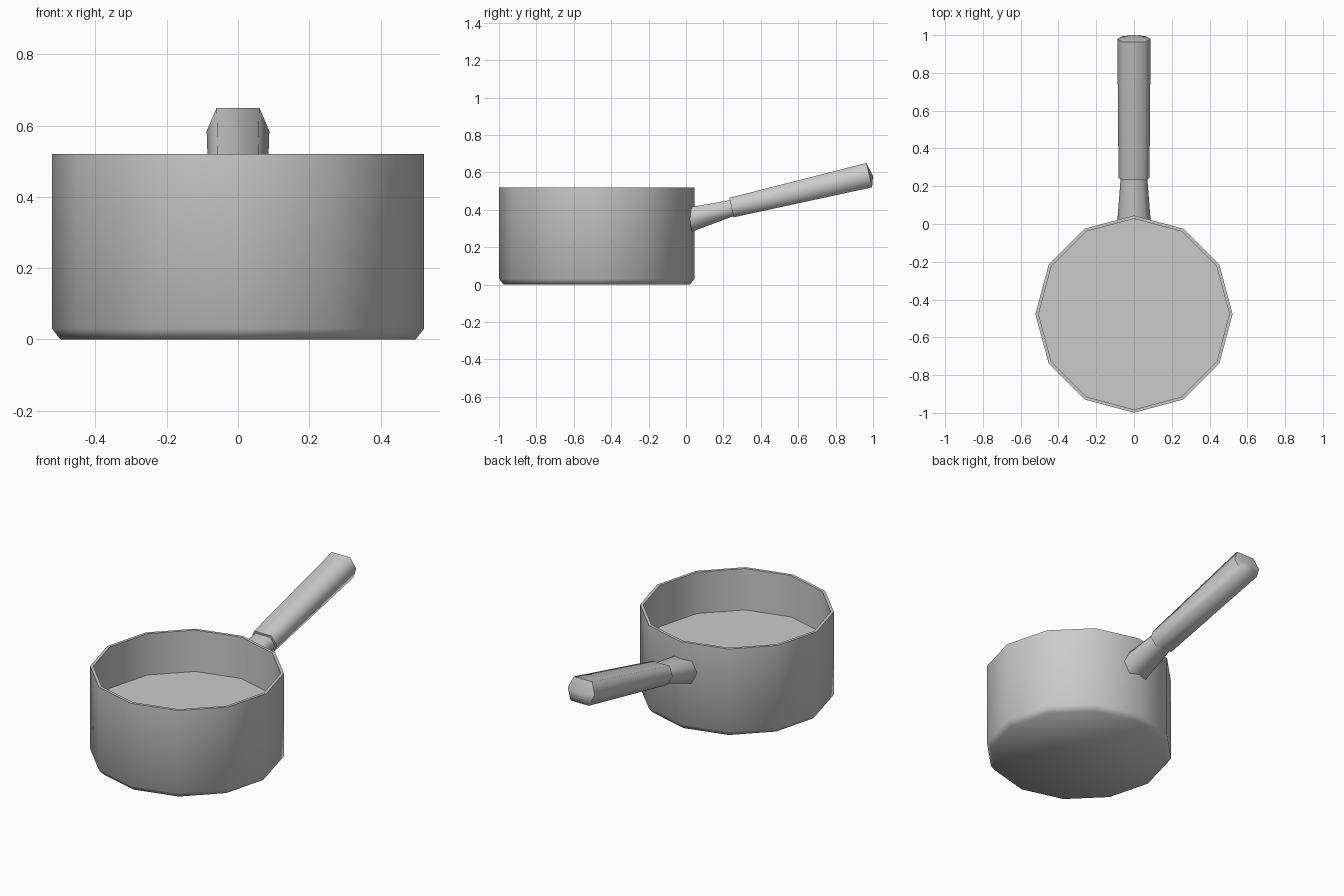
import bpy, bmesh, math
from math import cos, sin, pi

cube = bpy.data.objects.get("Cube")
if cube:
    bpy.data.objects.remove(cube, do_unlink=True)

metal = bpy.data.materials.new("grey metal")
metal.use_nodes = True
grey = (0.6, 0.6, 0.6, 1)
metal.diffuse_color = grey
metal.node_tree.nodes["Principled BSDF"].inputs["Base Color"].default_value = grey


def loft(name, rings, angle, start_tip=None, end_tip=None):
    """Skin equal-sized rings of points; close each end with a face, or a fan to a tip."""
    bm = bmesh.new()
    loops = [[bm.verts.new(p) for p in ring] for ring in rings]
    n = len(loops[0])
    for a, b in zip(loops, loops[1:]):
        for i in range(n):
            j = (i + 1) % n
            bm.faces.new((a[i], a[j], b[j], b[i]))
    for loop, tip in ((loops[0], start_tip), (loops[-1], end_tip)):
        if tip:
            t = bm.verts.new(tip)
            for i in range(n):
                bm.faces.new((loop[i], loop[(i + 1) % n], t))
        else:
            bm.faces.new(loop)
    bmesh.ops.recalc_face_normals(bm, faces=bm.faces)
    mesh = bpy.data.meshes.new(name)
    bm.to_mesh(mesh)
    bm.free()
    obj = bpy.data.objects.new(name, mesh)
    bpy.context.collection.objects.link(obj)
    mesh.materials.append(metal)
    bpy.ops.object.select_all(action='DESELECT')
    bpy.context.view_layer.objects.active = obj
    obj.select_set(True)
    bpy.ops.object.shade_smooth_by_angle(angle=math.radians(angle))
    return obj


POT_Y = -0.477


def circle(r, z, sides=12):
    return [(r * cos(2 * pi * i / sides), POT_Y + r * sin(2 * pi * i / sides), z)
            for i in range(sides)]


def hexagon(inner, outer, top, mid, bottom):
    """Six-sided section: half widths, then (y, z) of its top, middle and bottom."""
    return [(inner, *top), (outer, *mid), (inner, *bottom),
            (-inner, *bottom), (-outer, *mid), (-inner, *top)]


# Pot: chamfered base, outer wall, thin rim, inner wall and raised floor
profile = [(0.498, 0), (0.522, 0.03), (0.522, 0.52), (0.505, 0.52), (0.505, 0.275)]
loft("pot", [circle(r, z) for r, z in profile], 60)

# Neck joining the pot wall to the grip
loft("handle_neck", [
    hexagon(0.058, 0.088, (0.029, 0.415), (0.02, 0.35), (0.032, 0.283)),
    hexagon(0.048, 0.070, (0.24, 0.452), (0.25, 0.41), (0.26, 0.368)),
], 75)

# Grip with a slightly domed end
loft("handle_grip", [
    hexagon(0.056, 0.082, (0.232, 0.464), (0.243, 0.412), (0.255, 0.36)),
    hexagon(0.060, 0.088, (0.964, 0.65), (0.98, 0.585), (0.995, 0.52)),
], 75, end_tip=(0, 1.0, 0.58))
